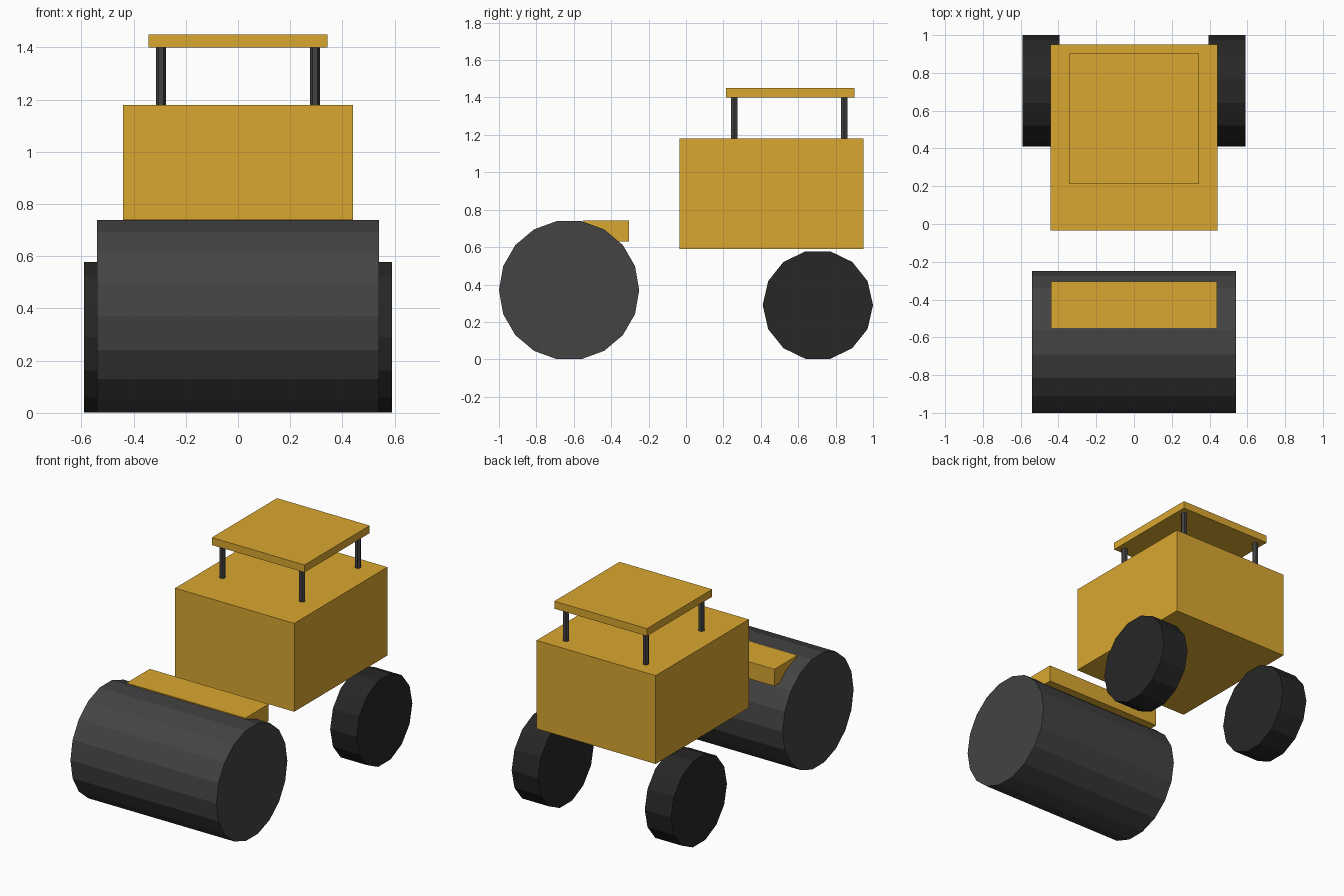
import bpy, bmesh
from math import cos, sin, tau
from mathutils import Vector

if "Cube" in bpy.data.objects:
    bpy.data.objects.remove(bpy.data.objects["Cube"])


def material(name, rgb):
    m = bpy.data.materials.new(name)
    m.diffuse_color = (*rgb, 1)
    m.use_nodes = True
    m.node_tree.nodes["Principled BSDF"].inputs["Base Color"].default_value = m.diffuse_color
    return m


YELLOW = material("yellow_paint", (0.70, 0.39, 0.03))
STEEL = material("dark_steel", (0.056, 0.056, 0.056))
RUBBER = material("rubber", (0.02, 0.02, 0.02))


def finish(name, bm, mat):
    bmesh.ops.recalc_face_normals(bm, faces=bm.faces)
    me = bpy.data.meshes.new(name)
    bm.to_mesh(me)
    bm.free()
    me.materials.append(mat)
    ob = bpy.data.objects.new(name, me)
    bpy.context.collection.objects.link(ob)


def box(name, lo, hi, mat):
    lo, hi = Vector(lo), Vector(hi)
    bm = bmesh.new()
    bmesh.ops.create_cube(bm, size=1)
    for v in bm.verts:
        v.co = (lo + hi) / 2 + v.co * (hi - lo)
    finish(name, bm, mat)


def prism(name, start, length, radius, sides, axis, mat):
    """Regular prism along x or z, with a corner on the first cross axis."""
    bm = bmesh.new()
    ring = []
    for i in range(sides):
        c, s = radius * cos(tau * i / sides), radius * sin(tau * i / sides)
        offset = Vector((0, c, s) if axis == "x" else (c, s, 0))
        ring.append(bm.verts.new(Vector(start) + offset))
    face = bm.faces.new(ring)
    out = bmesh.ops.extrude_face_region(bm, geom=[face], use_keep_orig=True)
    step = Vector((length, 0, 0) if axis == "x" else (0, 0, length))
    bmesh.ops.translate(bm, vec=step,
                        verts=[g for g in out["geom"] if isinstance(g, bmesh.types.BMVert)])
    finish(name, bm, mat)


# Front roller and the yoke resting on it
prism("roller_drum", (-0.54, -0.625, 0.37), 1.08, 0.375, 18, "x", STEEL)
box("drum_yoke", (-0.44, -0.55, 0.63), (0.44, -0.305, 0.743), YELLOW)

# Engine body and canopy roof
box("body", (-0.441, -0.035, 0.589), (0.441, 0.95, 1.18), YELLOW)
box("canopy_roof", (-0.343, 0.213, 1.40), (0.343, 0.902, 1.45), YELLOW)

# Rear wheels and canopy posts, mirrored left and right
for side, x0, px in (("left", -0.59, -0.295), ("right", 0.395, 0.295)):
    prism(f"rear_wheel_{side}", (x0, 0.705, 0.29), 0.195, 0.295, 14, "x", RUBBER)
    for end, py in (("front", 0.257), ("rear", 0.846)):
        prism(f"canopy_post_{end}_{side}", (px, py, 1.17), 0.24, 0.02, 6, "z", STEEL)
